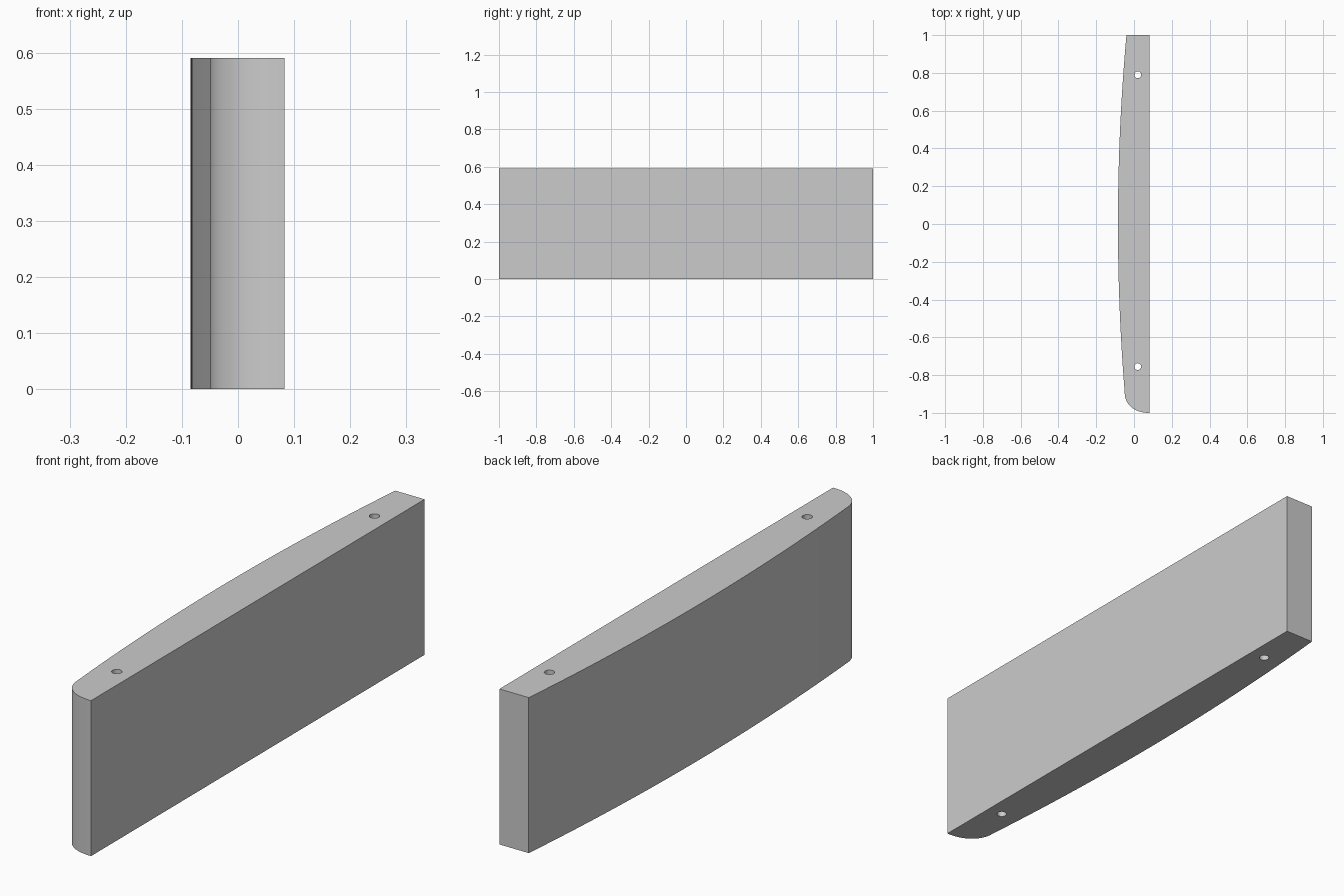
import bpy, bmesh, math

cube = bpy.data.objects.get("Cube")
if cube:
    bpy.data.objects.remove(cube, do_unlink=True)

HEIGHT = 0.59
FLAT_X = 0.083

grey = bpy.data.materials.new("plain_grey")
grey.use_nodes = True
grey.diffuse_color = (0.6, 0.6, 0.6, 1)
grey.node_tree.nodes["Principled BSDF"].inputs["Base Color"].default_value = (0.6, 0.6, 0.6, 1)


def bulge(y):
    return -0.085 + 0.045 * y * y


# Outline: flat face, square back end, shallow bulge, rounded front end
outline = [(FLAT_X, -1), (FLAT_X, 1)]
START = -0.89
steps = 40
for i in range(steps + 1):
    y = 1 + (START - 1) * i / steps
    outline.append((bulge(y), y))
half, depth, power = FLAT_X - bulge(START), 1 + START, 2 / 2.2
for i in range(1, 16):
    a = math.pi / 2 * i / 16
    outline.append((FLAT_X - half * math.cos(a) ** power,
                    START - depth * math.sin(a) ** power))

# Panel extruded from the outline
bm = bmesh.new()
base = bm.faces.new([bm.verts.new((x, y, 0)) for x, y in outline])
top = bmesh.ops.extrude_face_region(bm, geom=[base])["geom"]
bmesh.ops.translate(bm, vec=(0, 0, HEIGHT),
                    verts=[v for v in top if isinstance(v, bmesh.types.BMVert)])
bmesh.ops.recalc_face_normals(bm, faces=bm.faces)
mesh = bpy.data.meshes.new("panel")
bm.to_mesh(mesh)
bm.free()
mesh.materials.append(grey)
panel = bpy.data.objects.new("panel", mesh)
bpy.context.collection.objects.link(panel)

# Two holes bored right through
for y in (0.79, -0.755):
    bpy.ops.mesh.primitive_cylinder_add(vertices=32, radius=0.018, depth=1,
                                        location=(0.02, y, HEIGHT / 2))
    cutter = bpy.context.object
    cutter.name = "hole_cutter"
    cutter.data.materials.append(grey)
    cut = panel.modifiers.new("hole", "BOOLEAN")
    cut.operation, cut.solver, cut.object = "DIFFERENCE", "EXACT", cutter
    bpy.ops.object.select_all(action="DESELECT")
    panel.select_set(True)
    bpy.context.view_layer.objects.active = panel
    bpy.ops.object.modifier_apply(modifier=cut.name)
    bpy.data.objects.remove(cutter, do_unlink=True)

bpy.ops.object.shade_smooth_by_angle(angle=math.radians(30))
